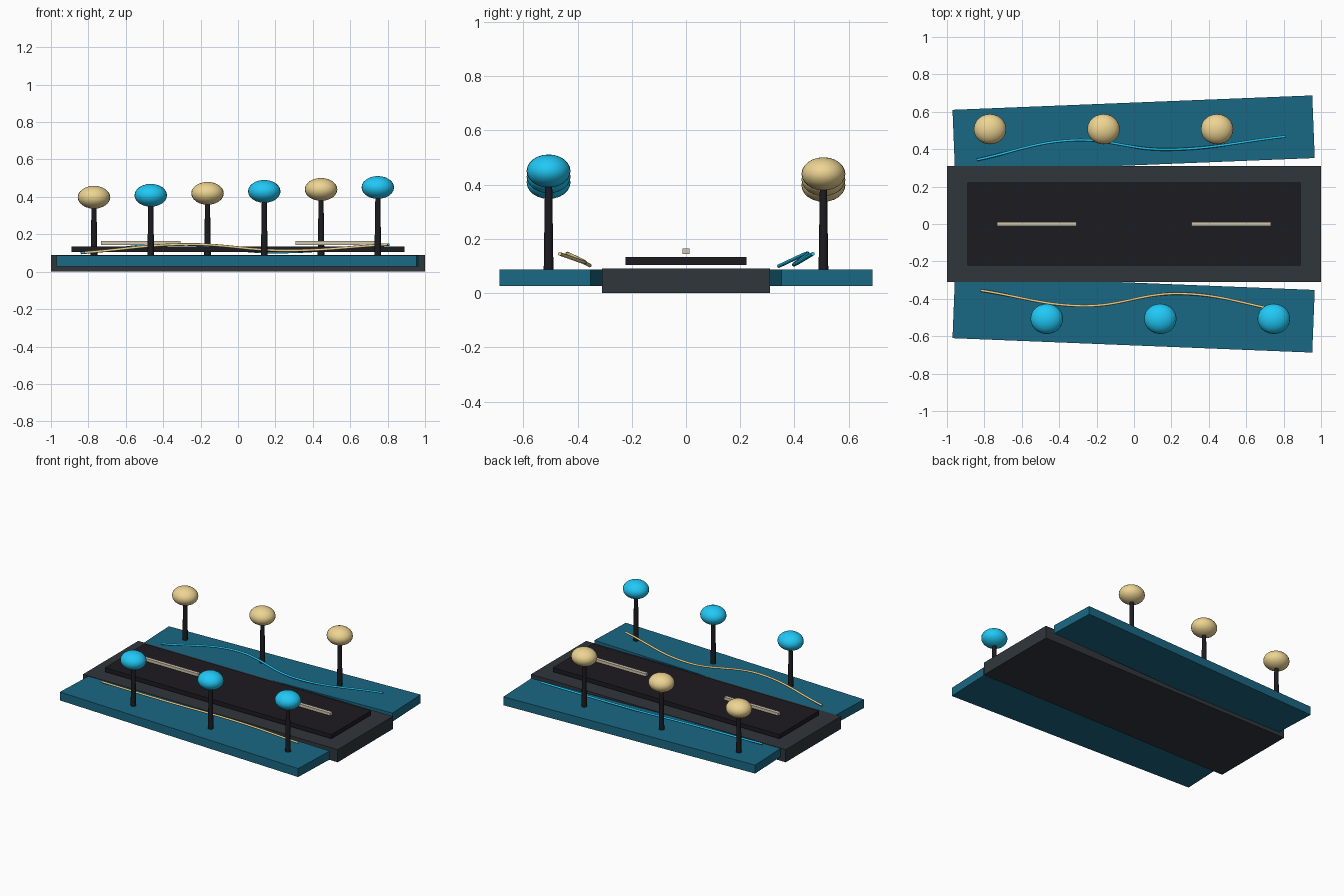
import bpy, math

if "Cube" in bpy.data.objects:
    bpy.data.objects.remove(bpy.data.objects["Cube"])


def mat(name, rgb):
    m = bpy.data.materials.new(name)
    m.diffuse_color = (*rgb, 1)
    m.use_nodes = True
    m.node_tree.nodes["Principled BSDF"].inputs["Base Color"].default_value = m.diffuse_color
    return m


SLATE = mat("slate", (0.03, 0.037, 0.046))
BLACK = mat("asphalt", (0.012, 0.011, 0.015))
TEAL = mat("teal", (0.01, 0.14, 0.23))
CYAN = mat("cyan", (0.015, 0.58, 0.92))
GOLD = mat("gold", (0.85, 0.66, 0.29))
CREAM = mat("cream", (0.65, 0.58, 0.43))


def finish(name, m):
    ob = bpy.context.object
    ob.name = name
    ob.data.materials.append(m)
    return ob


def box(name, m, size, loc, rot=0):
    bpy.ops.mesh.primitive_cube_add(size=1, location=loc, rotation=(0, 0, rot))
    bpy.context.object.scale = size
    return finish(name, m)


def lamp(name, m, x, y, z):
    # tapered post from the verge up into the globe
    bottom, top = 0.085, z - 0.03
    bpy.ops.mesh.primitive_cone_add(vertices=12, radius1=0.018, radius2=0.013,
                                    depth=top - bottom, location=(x, y, (top + bottom) / 2))
    finish(name + "_post", BLACK)
    bpy.ops.object.shade_smooth_by_angle()
    # flattened globe
    bpy.ops.mesh.primitive_uv_sphere_add(segments=24, ring_count=12, radius=1, location=(x, y, z))
    bpy.context.object.scale = (0.087, 0.081, 0.061)
    finish(name + "_globe", m)
    bpy.ops.object.shade_smooth()


def ribbon(name, m, pts):
    cu = bpy.data.curves.new(name, "CURVE")
    cu.dimensions = "3D"
    cu.bevel_depth = 0.007
    cu.bevel_resolution = 2
    cu.resolution_u = 12
    cu.use_fill_caps = True
    sp = cu.splines.new("BEZIER")
    sp.bezier_points.add(len(pts) - 1)
    for bp, p in zip(sp.bezier_points, pts):
        bp.co = p
        bp.handle_left_type = bp.handle_right_type = "AUTO"
    ob = bpy.data.objects.new(name, cu)
    ob.data.materials.append(m)
    bpy.context.collection.objects.link(ob)


# road bed, raised road surface and centre dashes
box("road_bed", SLATE, (2, 0.62, 0.09), (0, 0, 0.045))
box("road_surface", BLACK, (1.78, 0.445, 0.03), (0, 0, 0.119))
for i, x in enumerate((-0.52, 0.52)):
    box(f"centre_dash_{i}", CREAM, (0.425, 0.024, 0.02), (x, 0, 0.154))

# splayed verges
for side, label in ((1, "back"), (-1, "front")):
    box(label + "_verge", TEAL, (1.925, 0.335, 0.06), (-0.002, side * 0.4815, 0.057), side * 0.04)

# lamps alternate sides and rise slightly along the road
for i in range(6):
    side = 1 if i % 2 == 0 else -1
    lamp(f"lamp_{i}", GOLD if side > 0 else CYAN, -0.77 + 0.3035 * i, side * 0.507, 0.398 + 0.0105 * i)

# wavy light ribbons
ribbon("back_ribbon", CYAN, [(-0.84, 0.343, 0.1), (-0.33, 0.448, 0.147), (0.17, 0.398, 0.105), (0.81, 0.468, 0.145)])
ribbon("front_ribbon", GOLD, [(-0.82, -0.355, 0.102), (-0.27, -0.438, 0.146), (0.25, -0.372, 0.113), (0.8, -0.466, 0.145)])
